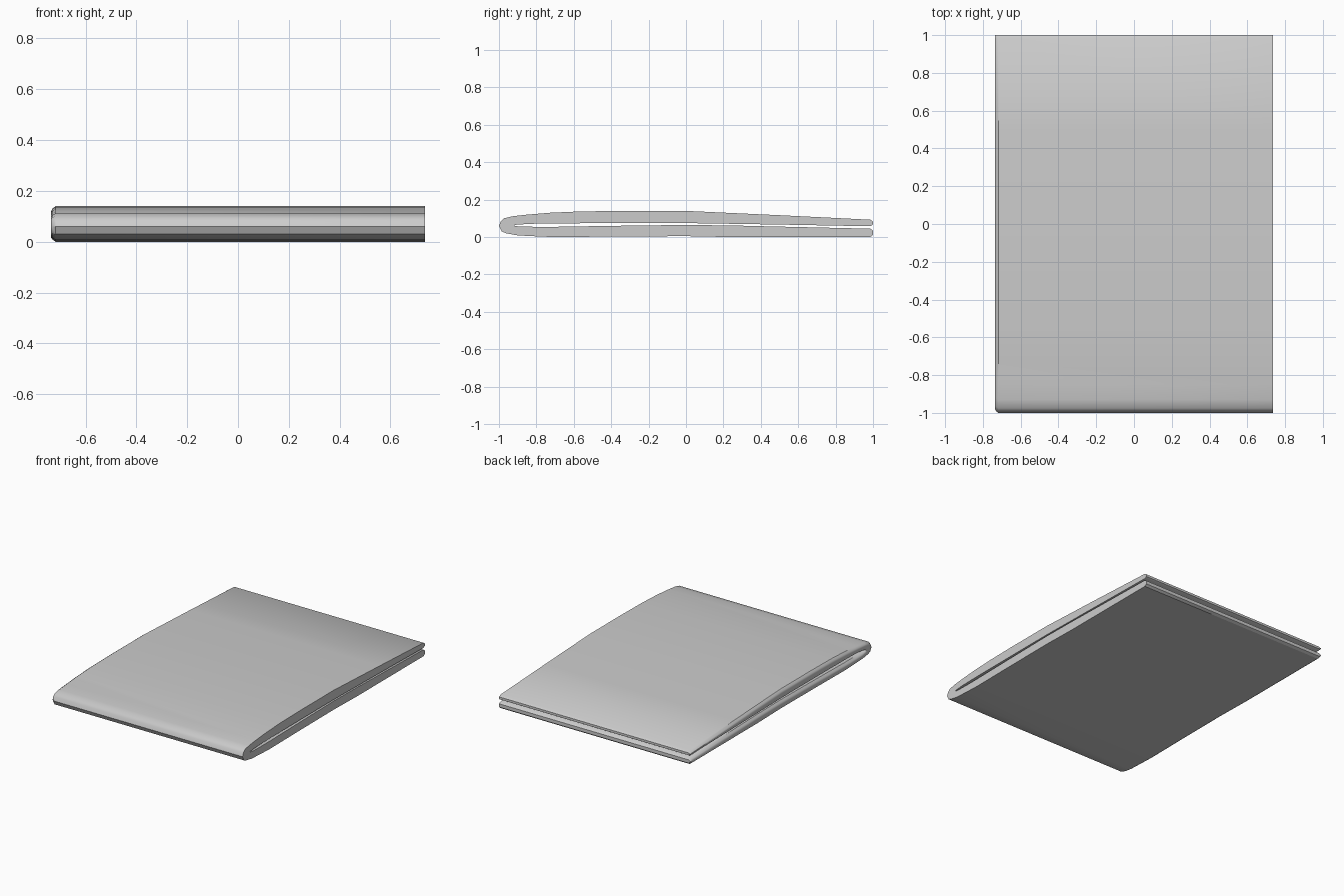
import bpy, bmesh, math
from mathutils import Vector

if "Cube" in bpy.data.objects:
    bpy.data.objects.remove(bpy.data.objects["Cube"])

# Folded cross-section: (outer y, outer z, inner y, inner z) from upper hem round the fold to lower hem
SECTION = [
    (1, .083, 1, .067), (.985, .093, .985, .058), (.5, .117, .5, .067),
    (0, .14, 0, .075), (-.35, .14, -.35, .075), (-.57, .137, -.57, .074),
    (-.73, .13, -.73, .073), (-.85, .12, -.83, .071), (-.93, .111, -.88, .068),
    (-.975, .1, -.905, .066), (-.99, .085, -.915, .064), (-1, .06, -.92, .062),
    (-.985, .03, -.915, .06), (-.96, .02, -.9, .058), (-.9, .009, -.87, .056),
    (-.8, .004, -.8, .055), (-.7, 0, -.7, .055), (-.4, .003, -.4, .06),
    (0, .005, 0, .065), (.25, 0, .25, .062), (.5, 0, .5, .056),
    (.985, 0, .985, .045), (1, .012, 1, .035),
]
# Stations along x with edge inset: rounded hem on the left, plain cut on the right
STATIONS = [(-.735, .02), (-.731, .01), (-.718, 0), (.735, 0)]


def ring(bm, x, inset):
    outer, inner = [], []
    for oy, oz, iy, iz in SECTION:
        o, i = Vector((x, oy, oz)), Vector((x, iy, iz))
        d = i - o
        step = d.normalized() * min(inset, d.length * .35)
        outer.append(bm.verts.new(o + step))
        inner.append(bm.verts.new(i - step))
    return outer, inner


bm = bmesh.new()
rings = [ring(bm, x, s) for x, s in STATIONS]

# Skin between stations
for (o1, i1), (o2, i2) in zip(rings, rings[1:]):
    a, b = o1 + i1[::-1], o2 + i2[::-1]
    for k in range(len(a)):
        n = (k + 1) % len(a)
        bm.faces.new((a[k], a[n], b[n], b[k]))

# Side caps as a strip following the fold
for o, i in (rings[0], rings[-1]):
    for k in range(len(o) - 1):
        bm.faces.new((o[k], o[k + 1], i[k + 1], i[k]))

bmesh.ops.recalc_face_normals(bm, faces=bm.faces)
mesh = bpy.data.meshes.new("folded_cloth")
bm.to_mesh(mesh)
bm.free()
cloth = bpy.data.objects.new("folded_cloth", mesh)
bpy.context.collection.objects.link(cloth)
bpy.context.view_layer.objects.active = cloth
cloth.select_set(True)
bpy.ops.object.shade_smooth_by_angle(angle=math.radians(35))
